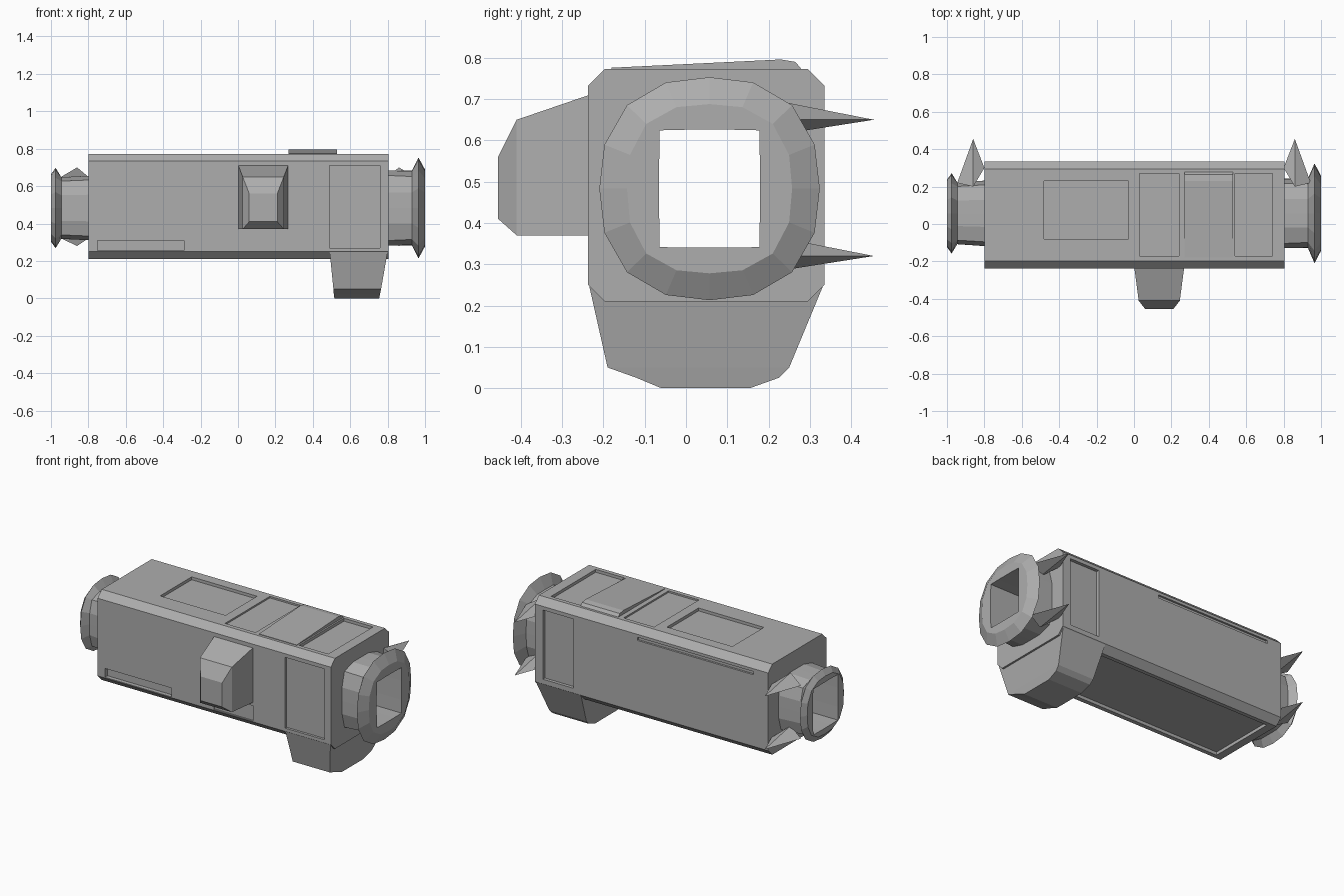
import bpy, bmesh, math

if "Cube" in bpy.data.objects:
    bpy.data.objects.remove(bpy.data.objects["Cube"], do_unlink=True)

grey = bpy.data.materials.new("hull grey")
grey.use_nodes = True
COLOUR = (0.42, 0.42, 0.42, 1)
grey.diffuse_color = COLOUR
bsdf = grey.node_tree.nodes["Principled BSDF"]
bsdf.inputs["Base Color"].default_value = COLOUR
bsdf.inputs["Roughness"].default_value = 0.7


def finish(name, bm):
    bmesh.ops.recalc_face_normals(bm, faces=bm.faces)
    mesh = bpy.data.meshes.new(name)
    bm.to_mesh(mesh)
    bm.free()
    mesh.materials.append(grey)
    obj = bpy.data.objects.new(name, mesh)
    bpy.context.collection.objects.link(obj)
    return obj


def skin(bm, loops, cyclic=False):
    """Bridge successive loops of points, capped unless cyclic."""
    rings = [[bm.verts.new(p) for p in loop] for loop in loops]
    pairs = list(zip(rings, rings[1:]))
    if cyclic:
        pairs.append((rings[-1], rings[0]))
    else:
        bm.faces.new(rings[0])
        bm.faces.new(rings[-1])
    for a, b in pairs:
        for i in range(len(a)):
            j = (i + 1) % len(a)
            bm.faces.new((a[i], a[j], b[j], b[i]))


def loft(name, loops, cyclic=False):
    bm = bmesh.new()
    skin(bm, loops, cyclic)
    return finish(name, bm)


def rect(u0, u1, v0, v1):
    return [(u0, v0), (u1, v0), (u1, v1), (u0, v1)]


def rounded(x, ry, rz, power, cy=0.057, cz=0.483, n=16):
    """Loop across x running from a circle (2) to a square (large power)."""
    pts = []
    for i in range(n):
        c, s = math.cos(math.tau * i / n), math.sin(math.tau * i / n)
        r = (abs(c) ** power + abs(s) ** power) ** (-1 / power)
        pts.append((x, cy + ry * r * c, cz + rz * r * s))
    return pts


# Main hull: a long box with chamfered long edges
Y0, Y1, Z0, Z1, CH = -0.237, 0.335, 0.21, 0.773, 0.04
section = [(Y0 + CH, Z0), (Y1 - CH, Z0), (Y1, Z0 + CH), (Y1, Z1 - CH),
           (Y1 - CH, Z1), (Y0 + CH, Z1), (Y0, Z1 - CH), (Y0, Z0 + CH)]
hull = loft("hull", [[(x, y, z) for y, z in section] for x in (-0.8, 0.805)])

# Passage and shallow recessed panels cut from the hull
OUT = 0.1
cuts = [
    (-0.75, -0.29, Y0 - OUT, Y0 + 0.025, 0.255, 0.31),   # front groove
    (0.00, 0.27, Y0 - OUT, Y0 + 0.008, 0.255, 0.35),     # front centre panel
    (0.49, 0.76, Y0 - OUT, Y0 + 0.015, 0.27, 0.71),      # front door
    (0.54, 0.75, Y1 - 0.02, Y1 + OUT, 0.28, 0.71),       # back door
    (-0.70, 0.10, Y1 - 0.012, Y1 + OUT, 0.695, 0.715),   # back groove
    (-0.48, -0.03, -0.08, 0.23, Z1 - 0.018, Z1 + OUT),   # top left panel
    (0.03, 0.24, -0.17, 0.27, Z1 - 0.01, Z1 + OUT),      # top middle panel
    (0.54, 0.74, -0.17, 0.27, Z1 - 0.018, Z1 + OUT),     # top right panel
    (-0.75, 0.46, -0.17, 0.27, Z0 - OUT, Z0 + 0.02),     # underside panel
]
HY, HZ = 0.122, 0.143
bm = bmesh.new()
for x0, x1, y0, y1, z0, z1 in cuts:
    skin(bm, [[(x, y, z) for y, z in rect(y0, y1, z0, z1)] for x in (x0, x1)])
skin(bm, [rounded(x, HY, HZ, 60) for x in (-1.2, 1.2)])
cutter = finish("panel_cutter", bm)
cutter.hide_render = True
mod = hull.modifiers.new("panels", "BOOLEAN")
mod.operation = "DIFFERENCE"
mod.solver = "EXACT"
mod.object = cutter
bpy.context.view_layer.objects.active = hull
bpy.ops.object.modifier_apply(modifier=mod.name)
bpy.data.objects.remove(cutter, do_unlink=True)

# Docking collars: boxy neck flaring into a round rim around a square opening
loft("left_docking_collar", [
    rounded(0.80, 0.185, 0.20, 5),
    rounded(0.93, 0.185, 0.20, 4),
    rounded(0.965, 0.267, 0.27, 2.4),
    rounded(1.0, 0.20, 0.205, 2.6),
    rounded(1.0, HY, HZ, 60),
    rounded(0.80, HY, HZ, 60)], cyclic=True)
loft("right_docking_collar", [
    rounded(-0.80, 0.175, 0.172, 5),
    rounded(-0.945, 0.165, 0.165, 5),
    rounded(-0.975, 0.215, 0.215, 2.4),
    rounded(-1.0, 0.18, 0.18, 2.6),
    rounded(-1.0, HY, HZ, 60),
    rounded(-0.80, HY, HZ, 60)], cyclic=True)

# Pointed fins behind each collar
for side, label in ((1, "left"), (-1, "right")):
    for z, level in ((0.65, "upper"), (0.32, "lower")):
        bm = bmesh.new()
        tip = bm.verts.new((side * 0.86, 0.455, z))
        base = [bm.verts.new((side * x, y, z + dz)) for x, y, dz in
                ((0.945, 0.22, 0), (0.86, 0.2, 0.05), (0.80, 0.30, 0), (0.86, 0.2, -0.04))]
        bm.faces.new(base)
        for i in range(4):
            bm.faces.new((base[i], base[(i + 1) % 4], tip))
        finish(f"{label}_{level}_fin", bm)

# Equipment box on the front, tapering outward
loft("front_box", [
    [(x, y, z) for x, z in rect(*r)] for y, r in (
        (-0.22, (0.0, 0.27, 0.37, 0.715)),
        (-0.41, (0.025, 0.245, 0.37, 0.65)),
        (-0.455, (0.06, 0.21, 0.41, 0.56)))])

# Pod hanging under the left end
loft("underside_pod", [
    [(x, y, z) for x, y in rect(*r)] for z, r in (
        (0.27, (0.49, 0.80, -0.235, 0.333)),
        (0.25, (0.49, 0.80, -0.235, 0.333)),
        (0.05, (0.51, 0.765, -0.19, 0.25)),
        (0.025, (0.512, 0.76, -0.12, 0.225)),
        (0.0, (0.515, 0.755, -0.06, 0.155)))])

# Sloping raised plate on the roof
plate = [(-0.18, 0.76), (-0.18, 0.776), (0.23, 0.796), (0.265, 0.79), (0.29, 0.76)]
loft("roof_plate", [[(x, y, z) for y, z in plate] for x in (0.27, 0.53)])
